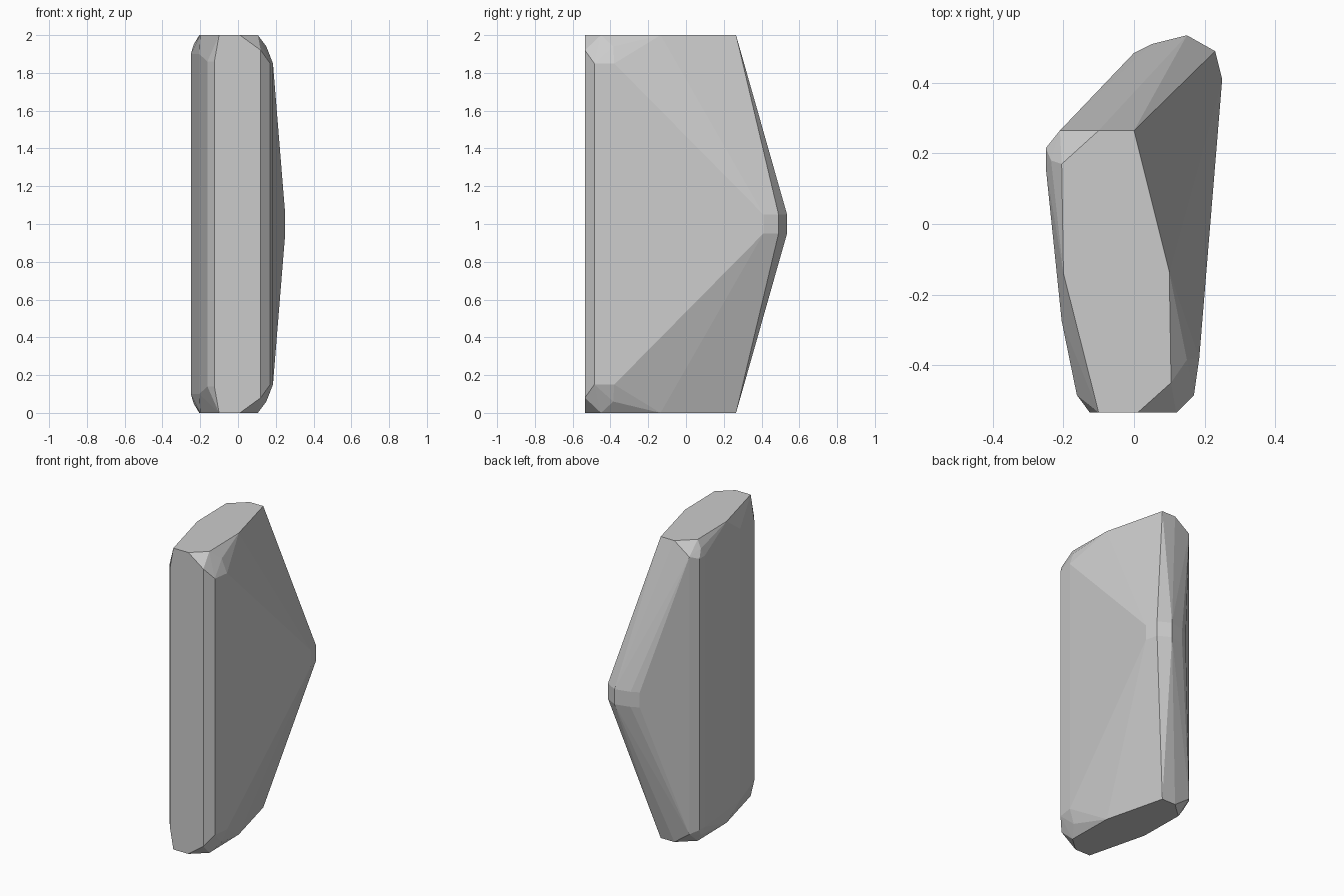
import bpy, bmesh

# Upper half corner points; the lower half mirrors them about z = 1
upper = [
    # flat top
    (-0.10, -0.535, 2), (0.01, -0.535, 2), (0.105, -0.45, 2), (0.10, -0.135, 2),
    (0.0, 0.265, 2), (-0.10, 0.265, 2), (-0.205, 0.17, 2), (-0.20, -0.14, 2),
    # front corners
    (-0.125, -0.535, 1.86), (0.12, -0.535, 1.92), (-0.162, -0.485, 1.86),
    (0.17, -0.485, 1.85), (0.185, -0.38, 1.85), (0.15, -0.385, 1.94),
    # left and back left corners
    (-0.205, -0.275, 1.90), (-0.25, 0.16, 1.90), (-0.25, 0.215, 1.90),
    (-0.21, 0.265, 1.92), (-0.235, 0.18, 1.95),
    # blunt point at the back
    (0.25, 0.41, 1.05), (0.23, 0.49, 1.05), (0.15, 0.535, 1.05),
    (0.05, 0.51, 1.05), (0.0, 0.485, 1.05),
]

# Faceted slab
bm = bmesh.new()
for x, y, z in upper:
    bm.verts.new((x, y, z))
    bm.verts.new((x, y, 2 - z))
hull = bmesh.ops.convex_hull(bm, input=bm.verts[:])
loose = [v for v in bm.verts if not v.link_faces]
bmesh.ops.delete(bm, geom=loose, context='VERTS')
bmesh.ops.dissolve_limit(bm, angle_limit=0.01, verts=bm.verts[:], edges=bm.edges[:])
bmesh.ops.recalc_face_normals(bm, faces=bm.faces[:])

mesh = bpy.data.meshes.new("faceted_slab")
bm.to_mesh(mesh)
bm.free()
slab = bpy.data.objects.new("faceted_slab", mesh)
bpy.context.collection.objects.link(slab)
